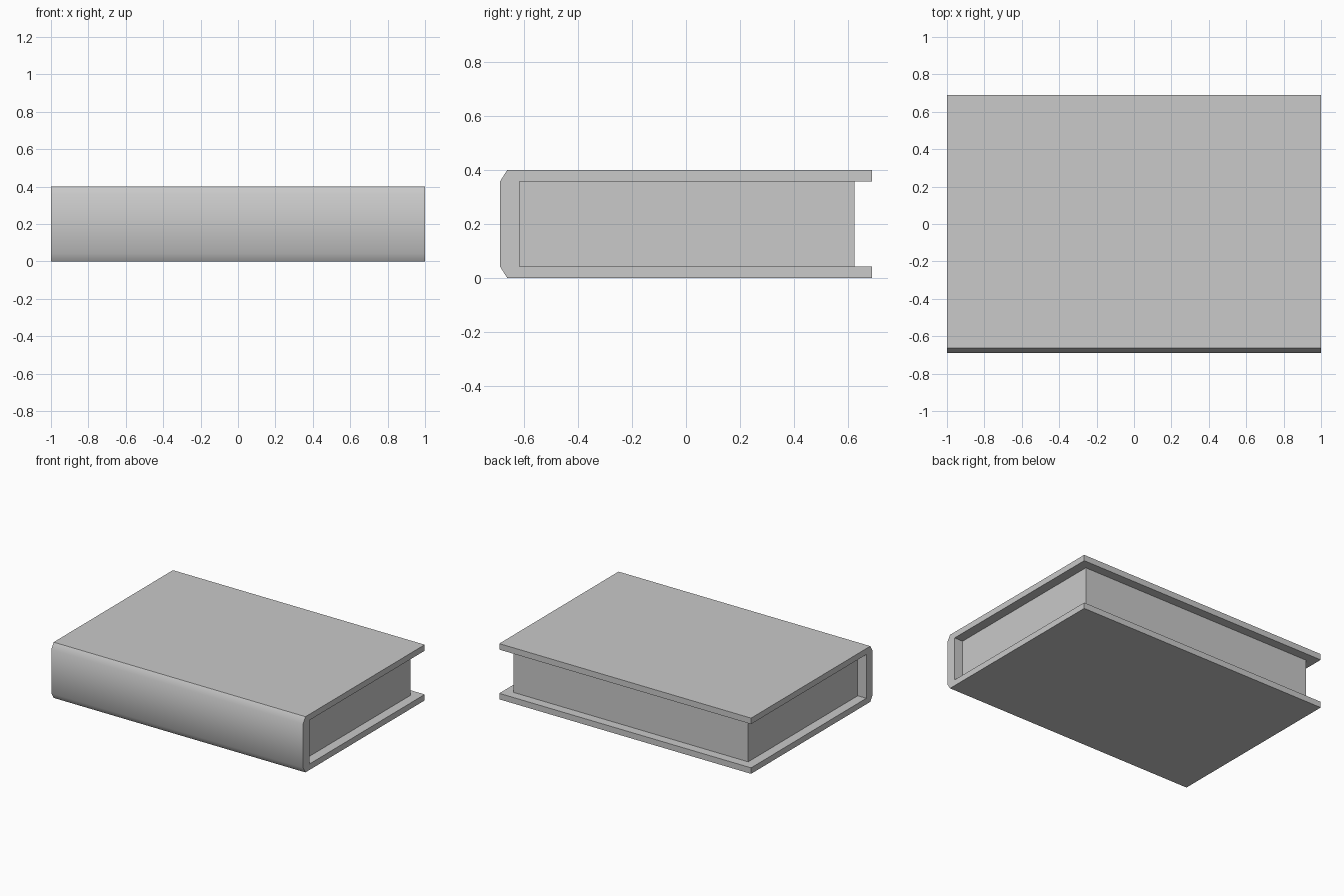
import bpy
import bmesh
import math
from mathutils import Vector

cube = bpy.data.objects.get("Cube")
if cube:
    bpy.data.objects.remove(cube, do_unlink=True)

# Shared grey material
grey = bpy.data.materials.new("plain_grey")
grey.use_nodes = True
color = (0.588, 0.588, 0.588, 1.0)
grey.diffuse_color = color
grey.node_tree.nodes["Principled BSDF"].inputs["Base Color"].default_value = color


def extrude_profile(name, profile, half_width):
    """Sweep a closed (y, z) profile along x, centred on x = 0."""
    bm = bmesh.new()
    face = bm.faces.new([bm.verts.new((-half_width, y, z)) for y, z in profile])
    result = bmesh.ops.extrude_face_region(bm, geom=[face], use_keep_orig=True)
    moved = [v for v in result["geom"] if isinstance(v, bmesh.types.BMVert)]
    bmesh.ops.translate(bm, verts=moved, vec=Vector((2 * half_width, 0, 0)))
    bmesh.ops.recalc_face_normals(bm, faces=bm.faces)
    mesh = bpy.data.meshes.new(name)
    bm.to_mesh(mesh)
    bm.free()
    mesh.materials.append(grey)
    obj = bpy.data.objects.new(name, mesh)
    bpy.context.collection.objects.link(obj)
    return obj


HEIGHT, BOARD, DEPTH = 0.4, 0.043, 0.69
SPINE_INNER, CHAMFER = -0.617, 0.027

# Wraparound cover: lower half of the C-shaped profile, mirrored for the upper half
lower = [
    (SPINE_INNER, BOARD),
    (DEPTH, BOARD),
    (DEPTH, 0),
    (-DEPTH + CHAMFER, 0),
    (-DEPTH, BOARD),
]
upper = [(y, HEIGHT - z) for y, z in reversed(lower)]
cover = extrude_profile("cover", lower + upper, 1.0)

# Page block, set in from the cover on three sides
page_profile = [
    (SPINE_INNER, BOARD),
    (0.625, BOARD),
    (0.625, HEIGHT - BOARD),
    (SPINE_INNER, HEIGHT - BOARD),
]
extrude_profile("pages", page_profile, 0.932)

# Softly rounded spine, crisp board edges
bpy.ops.object.select_all(action="DESELECT")
cover.select_set(True)
bpy.context.view_layer.objects.active = cover
bpy.ops.object.shade_smooth_by_angle(angle=math.radians(40))
